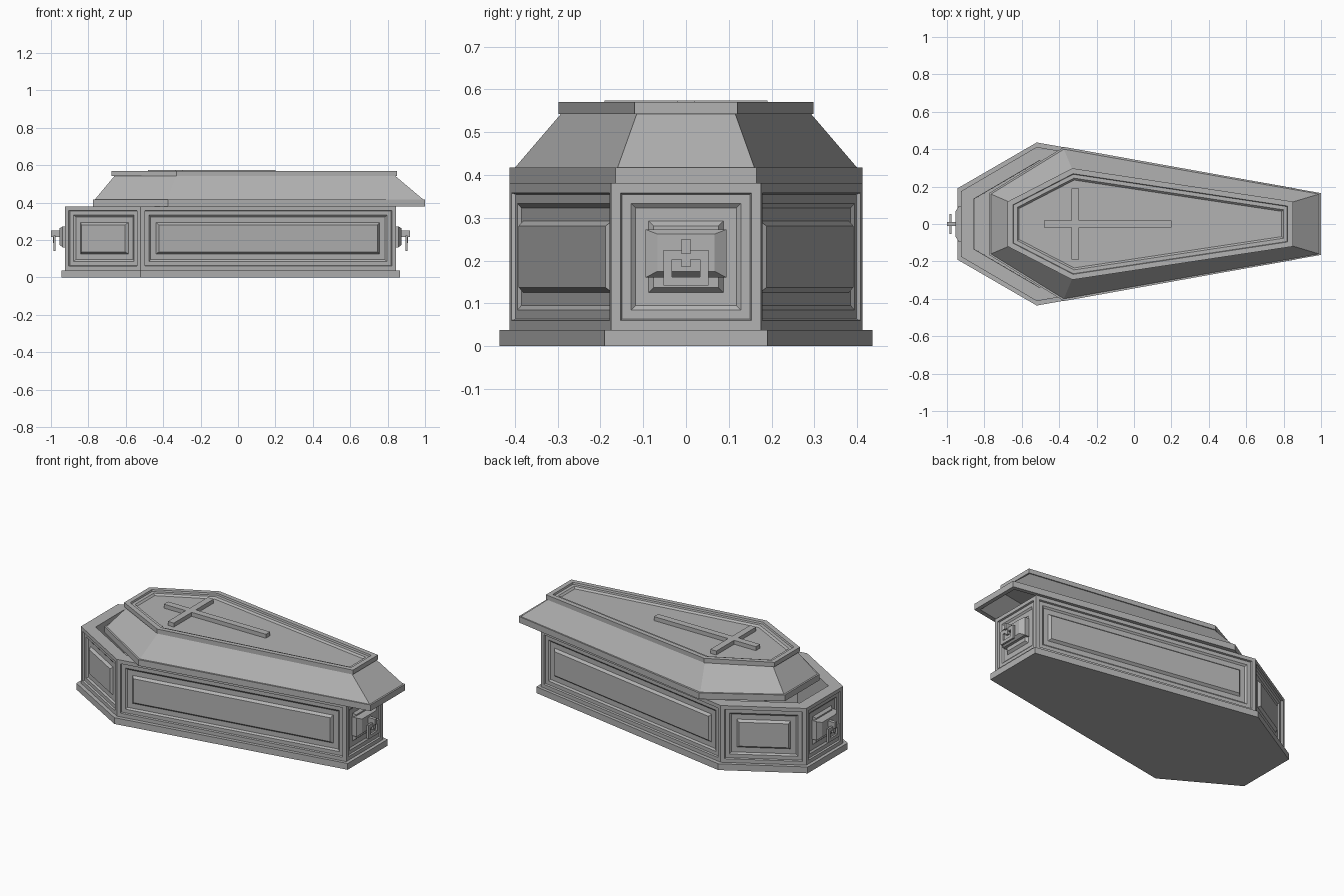
import bpy, bmesh
from mathutils import Vector

cube = bpy.data.objects.get("Cube")
if cube:
    bpy.data.objects.remove(cube, do_unlink=True)

stone = bpy.data.materials.new("grey_stone")
stone.use_nodes = True
GREY = (0.45, 0.45, 0.45, 1)
stone.diffuse_color = GREY
stone.node_tree.nodes["Principled BSDF"].inputs["Base Color"].default_value = GREY


def finish(name, bm):
    bmesh.ops.recalc_face_normals(bm, faces=bm.faces)
    mesh = bpy.data.meshes.new(name)
    bm.to_mesh(mesh)
    bm.free()
    mesh.materials.append(stone)
    obj = bpy.data.objects.new(name, mesh)
    bpy.context.collection.objects.link(obj)
    return obj


def outline(head, shoulder, foot, end, wide):
    """Six-sided coffin outline, counter-clockwise from above."""
    half = [(head, -end), (shoulder, -wide), (foot, -end)]
    return half + [(x, -y) for x, y in reversed(half)]


def loft(sections):
    """Closed solid through (outline, z) sections."""
    bm = bmesh.new()
    rings = [[bm.verts.new((x, y, z)) for x, y in pts] for pts, z in sections]
    n = len(rings[0])
    for low, high in zip(rings, rings[1:]):
        for i in range(n):
            j = (i + 1) % n
            bm.faces.new((low[i], low[j], high[j], high[i]))
    bm.faces.new(rings[0][::-1])
    bm.faces.new(rings[-1])
    bm.normal_update()
    return bm


def steps(bm, faces, moves):
    """Inset faces repeatedly; each move is (thickness, depth)."""
    for thickness, depth in moves:
        bmesh.ops.inset_individual(bm, faces=faces, thickness=thickness,
                                   depth=depth, use_even_offset=True)
        bm.normal_update()


def facing(bm, direction):
    return [f for f in bm.faces if f.normal.dot(Vector(direction)) > 0.9]


def box(name, low, high):
    (x0, y0, z0), (x1, y1, z1) = low, high
    pts = [(x0, y0), (x1, y0), (x1, y1), (x0, y1)]
    return finish(name, loft([(pts, z0), (pts, z1)]))


# Plinth
base = outline(-0.945, -0.52, 0.865, 0.19, 0.436)
finish("plinth", loft([(base, 0), (base, 0.038)]))

# Body with framed raised panels and a hollow inside
wall = outline(-0.925, -0.52, 0.845, 0.175, 0.412)
bm = loft([(wall, 0.038), (wall, 0.38)])
sides = [f for f in bm.faces if abs(f.normal.z) < 0.1]
top = facing(bm, (0, 0, 1))
steps(bm, sides, [(0.022, 0), (0.003, -0.01), (0.022, 0), (0.01, -0.008),
                  (0.03, 0), (0.012, 0.014)])
steps(bm, top, [(0.07, 0), (0.002, -0.3)])
finish("body", bm)

# Lid, slid towards the foot: rim, sloped sides, raised top frame
rim = outline(-0.775, -0.375, 1.0, 0.165, 0.412)
slope_foot = outline(-0.765, -0.375, 0.99, 0.16, 0.4)
slope_top = outline(-0.66, -0.33, 0.84, 0.115, 0.292)
frame = outline(-0.675, -0.33, 0.85, 0.12, 0.298)
bm = loft([(rim, 0.38), (rim, 0.417), (slope_foot, 0.417),
           (slope_top, 0.543), (frame, 0.543), (frame, 0.57)])
top = [max(bm.faces, key=lambda f: f.calc_center_median().z)]
under = [min(bm.faces, key=lambda f: f.calc_center_median().z)]
steps(bm, top, [(0.028, 0), (0.003, -0.01), (0.02, 0), (0.01, -0.01)])
steps(bm, under, [(0.025, 0), (0.09, -0.11)])
finish("lid", bm)

# Cross on the lid
box("cross_upright", (-0.48, -0.02, 0.545), (0.2, 0.02, 0.574))
box("cross_arm", (-0.335, -0.19, 0.545), (-0.295, 0.19, 0.574))


# Handles at both ends, mirrored about the middle of the body
def handle(side, sign):
    def px(d):
        return -0.04 + sign * (0.885 + d)

    def part(name, d0, d1, y0, y1, z0, z1):
        a, b = sorted((px(d0), px(d1)))
        box(side + "_handle_" + name, (a, y0, z0), (b, y1, z1))

    # Bevelled back plate
    bm = bmesh.new()
    rings = []
    for d, hy, z0, z1 in [(-0.02, 0.095, 0.16, 0.273), (0.012, 0.095, 0.16, 0.273),
                          (0.03, 0.067, 0.175, 0.262)]:
        rings.append([bm.verts.new((px(d), y, z)) for y, z in
                      [(-hy, z0), (hy, z0), (hy, z1), (-hy, z1)]])
    for a, b in zip(rings, rings[1:]):
        for i in range(4):
            j = (i + 1) % 4
            bm.faces.new((a[i], a[j], b[j], b[i]))
    bm.faces.new(rings[0])
    bm.faces.new(rings[-1])
    finish(side + "_handle_plate", bm)

    # Pin and hanging square ring
    part("pin", 0.025, 0.075, -0.01, 0.01, 0.215, 0.25)
    part("tab", 0.05, 0.065, -0.01, 0.01, 0.185, 0.25)
    part("ring_top", 0.05, 0.062, -0.053, 0.053, 0.203, 0.225)
    part("ring_bottom", 0.05, 0.062, -0.053, 0.053, 0.142, 0.162)
    for name, y in (("ring_left", 0.033), ("ring_right", -0.053)):
        part(name, 0.05, 0.062, y, y + 0.02, 0.162, 0.203)


handle("foot", 1)
handle("head", -1)
